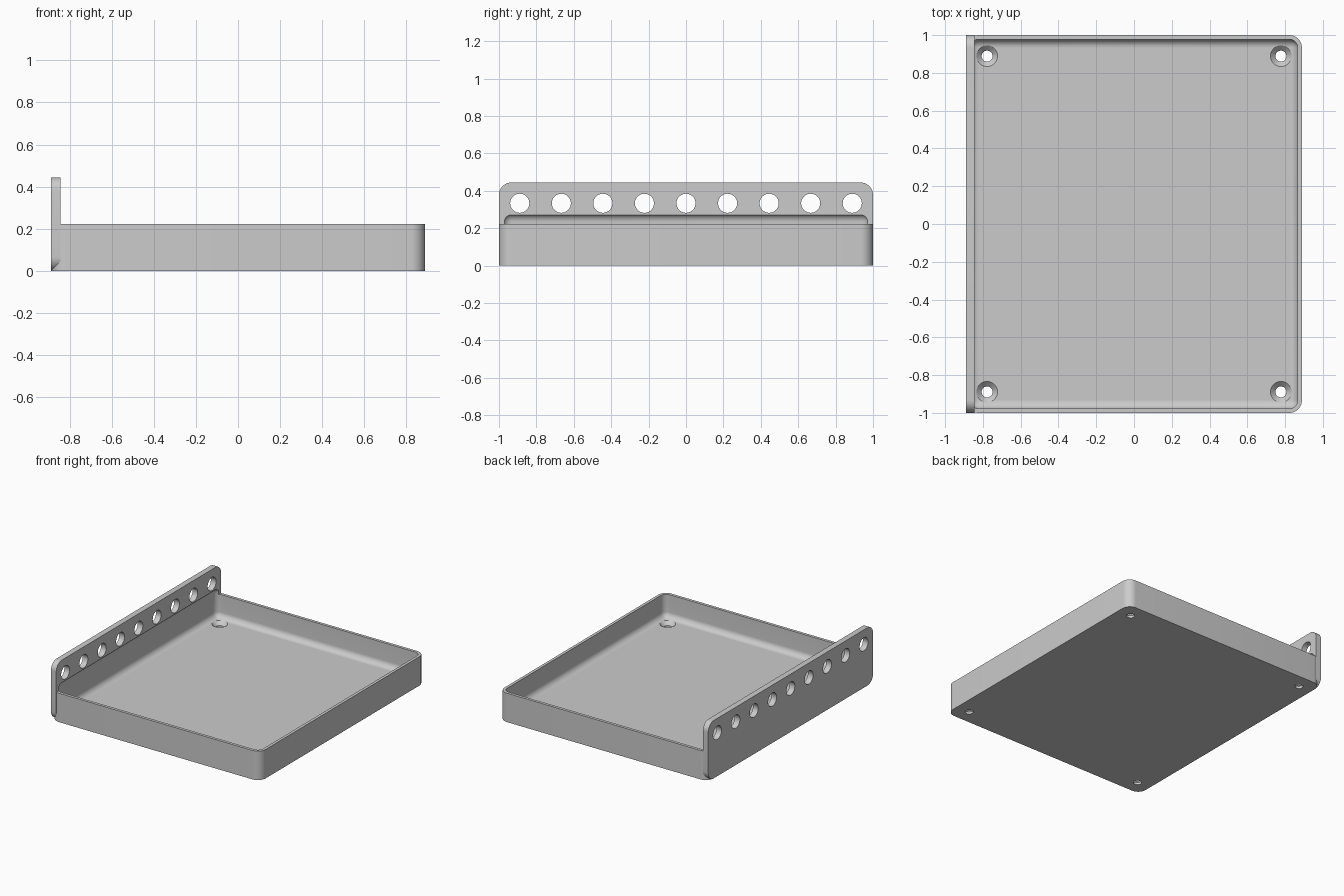
import bpy, bmesh
from mathutils import Matrix, Vector

if "Cube" in bpy.data.objects:
    bpy.data.objects.remove(bpy.data.objects["Cube"], do_unlink=True)

U = 1 / 45                       # one design unit
HX, HY = 40 * U, 45 * U          # half width and half length

grey = bpy.data.materials.new("grey plastic")
grey.use_nodes = True
colour = (0.6, 0.6, 0.6, 1)
grey.diffuse_color = colour
grey.node_tree.nodes["Principled BSDF"].inputs["Base Color"].default_value = colour


def finish(bm, name):
    bmesh.ops.recalc_face_normals(bm, faces=bm.faces)
    mesh = bpy.data.meshes.new(name)
    bm.to_mesh(mesh)
    bm.free()
    mesh.materials.append(grey)
    ob = bpy.data.objects.new(name, mesh)
    bpy.context.collection.objects.link(ob)
    return ob


def rounded_box(name, low, high, radius, axis=None):
    """Box with its edges along one axis rounded, or all of them."""
    bm = bmesh.new()
    bmesh.ops.create_cube(bm, size=2)
    for v in bm.verts:
        v.co = Vector([high[i] if v.co[i] > 0 else low[i] for i in range(3)])
    edges = [e for e in bm.edges if axis is None
             or abs((e.verts[0].co - e.verts[1].co).normalized()[axis]) > 0.9]
    bmesh.ops.bevel(bm, geom=edges, offset=radius, offset_type='OFFSET',
                    segments=10, profile=0.5, affect='EDGES', clamp_overlap=True)
    return finish(bm, name)


def drills(name, centres, r1, r2, depth, turn=Matrix()):
    """A set of round cutters."""
    bm = bmesh.new()
    for c in centres:
        bmesh.ops.create_cone(bm, cap_ends=True, segments=48, radius1=r1, radius2=r2,
                              depth=depth, matrix=Matrix.Translation(c) @ turn)
    return finish(bm, name)


# Tray block and upright plate
tray = rounded_box("tray", (-HX, -HY, 0), (HX, HY, 10 * U), 3 * U, axis=2)
plate = rounded_box("plate", (-HX, -HY, 0), (-HX + 2 * U, HY, 20 * U), 3 * U, axis=0)

# Hollow with rounded edges, which also bites into the plate
hollow = rounded_box("hollow", (-HX + U, -HY + U, 2 * U), (HX - U, HY - U, 12.5 * U), 2 * U)

# Row of holes through the plate
row = [(-HX + U, i * 10 * U, 15 * U) for i in range(-4, 5)]
row_holes = drills("row_holes", row, 0.051, 0.051, 0.2, Matrix.Rotation(1.5707963, 4, 'Y'))

# Countersunk screw holes in the floor
corners = [(x * 35 * U, y * 40 * U) for x in (-1, 1) for y in (-1, 1)]
screw_holes = drills("screw_holes", [(x, y, 0.02) for x, y in corners], 0.029, 0.029, 0.1)
sinks = drills("countersinks", [(x, y, 0.03) for x, y in corners], 0.021, 0.061, 0.04)

# Combine the parts
cutters = [plate, hollow, row_holes, screw_holes, sinks]
for ob in cutters:
    ob.hide_render = True
    mod = tray.modifiers.new(ob.name, 'BOOLEAN')
    mod.operation = 'UNION' if ob is plate else 'DIFFERENCE'
    mod.solver = 'EXACT'
    mod.object = ob
bpy.context.view_layer.update()
graph = bpy.context.evaluated_depsgraph_get()
result = bpy.data.meshes.new_from_object(tray.evaluated_get(graph))
tray.modifiers.clear()
tray.data = result
for ob in cutters:
    bpy.data.objects.remove(ob, do_unlink=True)

# Smooth the curves and keep crisp edges
for ob in bpy.context.selected_objects:
    ob.select_set(False)
tray.select_set(True)
bpy.context.view_layer.objects.active = tray
bpy.ops.object.shade_smooth_by_angle(angle=0.5)
